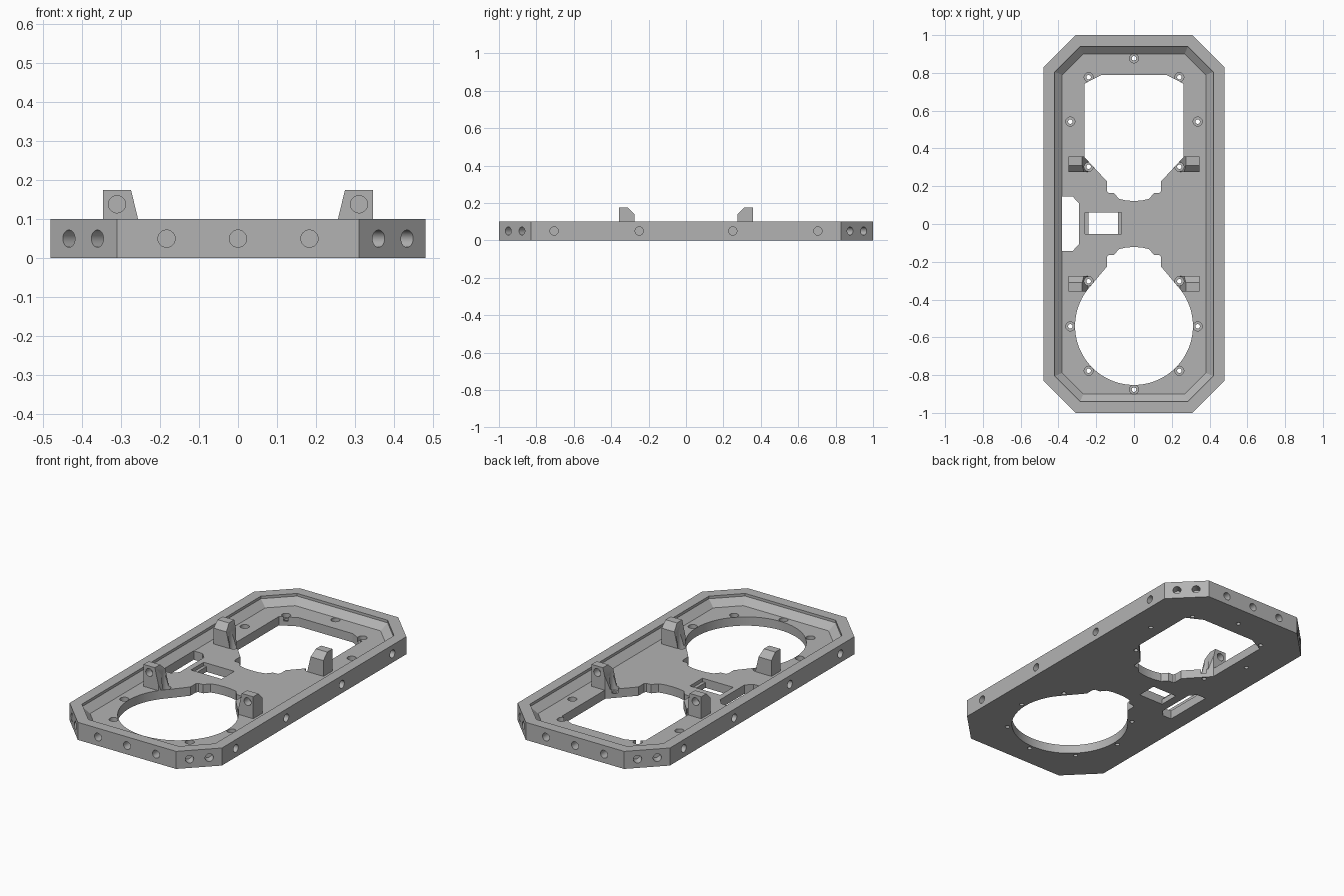
import bpy, bmesh, math
from mathutils import Matrix, Vector

if "Cube" in bpy.data.objects:
    bpy.data.objects.remove(bpy.data.objects["Cube"])

grey = bpy.data.materials.new("mid_grey")
grey.diffuse_color = (0.45, 0.45, 0.45, 1)
grey.use_nodes = True
grey.node_tree.nodes["Principled BSDF"].inputs["Base Color"].default_value = grey.diffuse_color


def loft(name, rings, matrix=Matrix()):
    """Closed solid through rings of equal point count."""
    bm = bmesh.new()
    loops = [[bm.verts.new(matrix @ Vector(p)) for p in ring] for ring in rings]
    for a, b in zip(loops, loops[1:]):
        for i in range(len(a)):
            j = (i + 1) % len(a)
            bm.faces.new((a[i], a[j], b[j], b[i]))
    bm.faces.new(loops[0][::-1])
    bm.faces.new(loops[-1])
    bmesh.ops.recalc_face_normals(bm, faces=bm.faces[:])
    me = bpy.data.meshes.new(name)
    bm.to_mesh(me)
    bm.free()
    me.materials.append(grey)
    ob = bpy.data.objects.new(name, me)
    bpy.context.collection.objects.link(ob)
    return ob


def flat(pts, z):
    return [(x, y, z) for x, y in pts]


def prism(name, pts, z0=-0.02, z1=0.2):
    return loft(name, [flat(pts, z0), flat(pts, z1)])


def circle(r, n=32):
    return [(r * math.cos(2 * math.pi * i / n), r * math.sin(2 * math.pi * i / n)) for i in range(n)]


def octagon(d):
    """Plate outline moved inward by d."""
    k = d * math.tan(math.pi / 8)
    x, y, cx, cy = 0.48 - d, 1 - d, 0.31 - k, 0.83 - k
    q = [(x, cy), (cx, y)]
    top = q + [(-a, b) for a, b in q[::-1]]
    return top + [(-a, -b) for a, b in top]


def combine(target, other, operation):
    mod = target.modifiers.new("bool", 'BOOLEAN')
    mod.object, mod.operation, mod.solver = other, operation, 'EXACT'
    bpy.context.view_layer.objects.active = target
    bpy.ops.object.modifier_apply(modifier=mod.name)
    bpy.data.objects.remove(other)


def cut(cutter):
    combine(plate, cutter, 'DIFFERENCE')


def blind_hole(pos, outward, r=0.022, depth=0.05):
    """Round hole drilled against the outward direction."""
    m = Matrix.Translation(pos) @ Vector(outward).to_track_quat('Z', 'Y').to_matrix().to_4x4()
    cut(loft("drill", [flat(circle(r), -depth), flat(circle(r), 0.02)], m))


# Tray with raised rim and sloped inner wall
plate = loft("base_plate", [flat(octagon(0), 0), flat(octagon(0), 0.1), flat(octagon(0.06), 0.1),
                            flat(octagon(0.06), 0.085), flat(octagon(0.1), 0.05)])

# Four upright brackets with a sloped inner side and a chamfered top
for sx in (-1, 1):
    for sy in (-1, 1):
        side = [(0.346, 0.03), (0.239, 0.03), (0.274, 0.175), (0.346, 0.175)]
        br = loft("bracket", [[(sx * x, sy * y, z) for x, z in side] for y in (0.275, 0.357)])
        wedge = [(0.315, 0.18), (0.27, 0.135), (0.25, 0.135), (0.25, 0.18)]
        combine(br, loft("wedge", [[(sx * x, sy * (y + 0.0), z) for y, z in wedge]
                                   for x in (0.2, 0.4)]), 'DIFFERENCE')
        combine(plate, br, 'UNION')

# Neck shared by both large openings, from centre outward
neck = [(0, 0.122), (0.04, 0.124), (0.08, 0.133), (0.09, 0.145), (0.105, 0.163),
        (0.135, 0.165), (0.143, 0.175), (0.143, 0.225)]


def mirrored(half):
    return half + [(-x, y) for x, y in half[::-1] if abs(x) > 1e-6]


# Angular opening at the back
cut(prism("angular_opening", mirrored(neck + [(0.262, 0.354), (0.262, 0.743), (0.17, 0.79)])))

# Round opening at the front
a0 = math.atan2(-0.2, 0.24)
arc = [(0.312 * math.cos(a), 0.54 + 0.312 * math.sin(a))
       for a in [a0 + (math.pi / 2 - a0) * i / 32 for i in range(32)]] + [(0, 0.852)]
half = [(x, -y) for x, y in neck + arc]
right = half[1:-1]
cut(prism("round_opening", half + [(-x, y) for x, y in right[::-1]]))


# Stepped window and side slot
def rect(x0, x1, y0, y1):
    return [(x0, y0), (x1, y0), (x1, y1), (x0, y1)]


inner, outer = rect(-0.242, -0.085, -0.053, 0.062), rect(-0.26, -0.067, -0.053, 0.062)
cut(loft("window", [flat(inner, -0.02), flat(inner, 0.03), flat(outer, 0.03), flat(outer, 0.2)]))
cut(prism("side_slot", [(-0.381, 0.146), (-0.325, 0.146), (-0.292, 0.11),
                        (-0.292, -0.108), (-0.325, -0.143), (-0.381, -0.143)]))

# Counterbored screw holes in the floor
for sy in (-1, 1):
    for x, y in ((0, 0.877), (0.24, 0.777), (0.337, 0.542), (0.24, 0.303)):
        for sx in ((-1, 1) if x else (1,)):
            rings = [flat(circle(r), z) for r, z in ((0.012, -0.02), (0.012, 0.025), (0.024, 0.025), (0.024, 0.25))]
            cut(loft("screw", rings, Matrix.Translation((sx * x, sy * y, 0))))

# Blind holes around the rim and in the brackets
for s in (-1, 1):
    for x in (-0.183, 0, 0.183):
        blind_hole((x, s, 0.05), (0, s, 0))
    for y in (-0.705, -0.25, 0.25, 0.705):
        blind_hole((s * 0.48, y, 0.05), (s, 0, 0))
    for t in (-1, 1):
        for d in (0.05, 0.123):
            blind_hole((s * (0.31 + d), t * (1 - d), 0.05), (s, t, 0))
        blind_hole((s * 0.31, t * 0.357, 0.138), (0, t, 0), depth=0.045)

# Smooth hole walls, crisp edges elsewhere
bpy.ops.object.select_all(action='DESELECT')
plate.select_set(True)
bpy.context.view_layer.objects.active = plate
bpy.ops.object.shade_smooth_by_angle(angle=math.radians(25))
